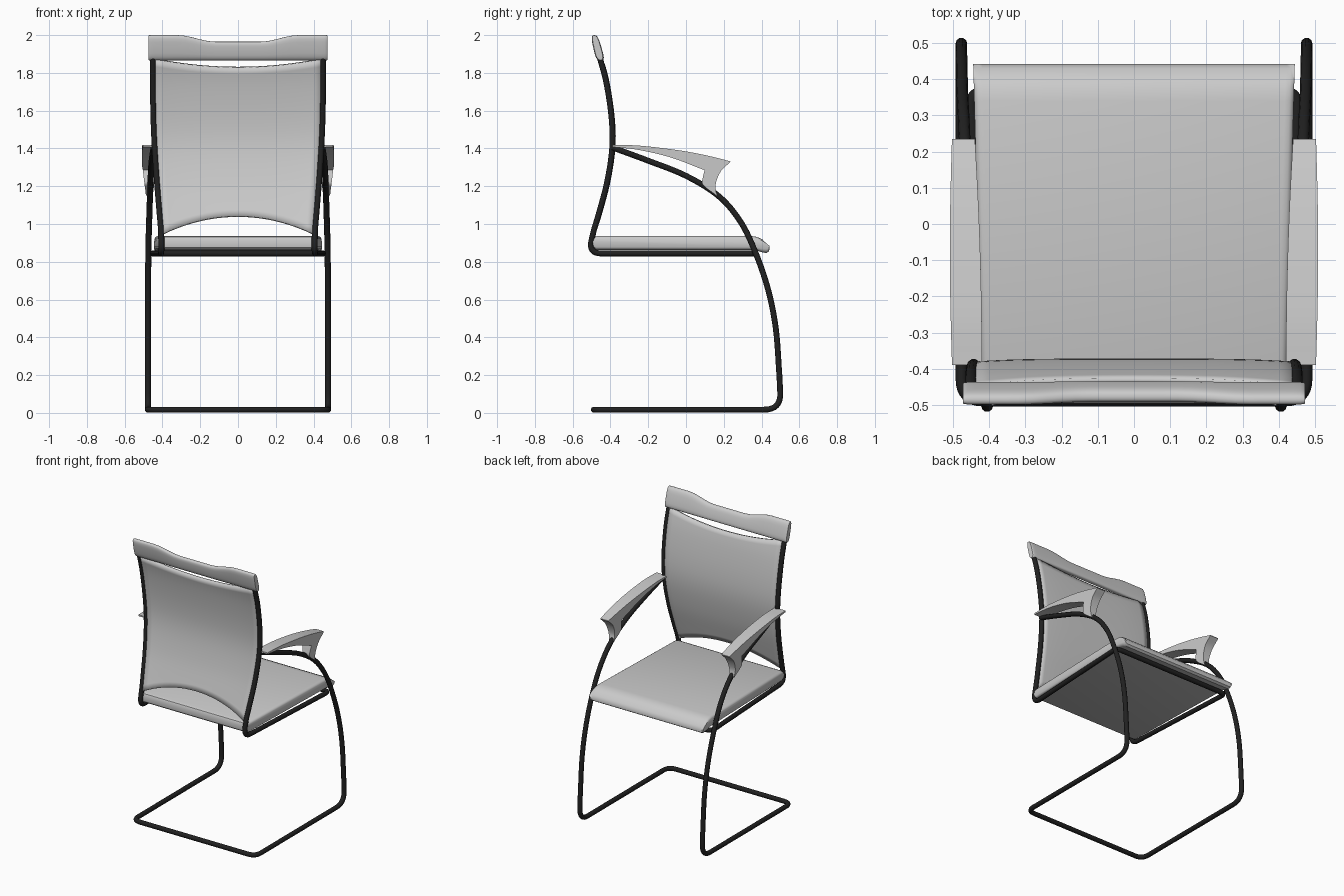
import bpy, bmesh, math
from mathutils import Vector

if "Cube" in bpy.data.objects:
    bpy.data.objects.remove(bpy.data.objects["Cube"])

black = bpy.data.materials.new("black_metal")
black.diffuse_color = (0.015, 0.015, 0.015, 1)
black.use_nodes = True
black.node_tree.nodes["Principled BSDF"].inputs["Base Color"].default_value = black.diffuse_color


def spline(pts, n=6):
    """Catmull-Rom curve through the points."""
    p = [Vector(q) for q in pts]
    p = [2 * p[0] - p[1]] + p + [2 * p[-1] - p[-2]]
    out = []
    for a, b, c, d in zip(p, p[1:], p[2:], p[3:]):
        for i in range(n):
            t = i / n
            out.append(0.5 * (2 * b + (c - a) * t + (2 * a - 5 * b + 4 * c - d) * t * t
                              + (3 * b - a - 3 * c + d) * t ** 3))
    return out + [p[-2]]


def corner(a, b, c, cut, n=8):
    """Rounded bend at b on the way from a to c."""
    a, b, c = Vector(a), Vector(b), Vector(c)
    s, e = b + (a - b).normalized() * cut, b + (c - b).normalized() * cut
    return [s * (1 - t) ** 2 + b * 2 * t * (1 - t) + e * t * t
            for t in (i / n for i in range(n + 1))]


def mirrored_tube(name, half, radius):
    path = half + [Vector((-p.x, p.y, p.z)) for p in reversed(half)]
    cu = bpy.data.curves.new(name, 'CURVE')
    cu.dimensions = '3D'
    cu.bevel_depth, cu.bevel_resolution, cu.use_fill_caps = radius, 3, True
    sp = cu.splines.new('POLY')
    sp.points.add(len(path) - 1)
    for pt, co in zip(sp.points, path):
        pt.co = (*co, 1)
    cu.materials.append(black)
    ob = bpy.data.objects.new(name, cu)
    bpy.context.collection.objects.link(ob)


def make(name, bm, angle=40):
    bmesh.ops.recalc_face_normals(bm, faces=bm.faces)
    me = bpy.data.meshes.new(name)
    bm.to_mesh(me)
    bm.free()
    ob = bpy.data.objects.new(name, me)
    bpy.context.collection.objects.link(ob)
    bpy.ops.object.select_all(action='DESELECT')
    ob.select_set(True)
    bpy.context.view_layer.objects.active = ob
    bpy.ops.object.shade_smooth_by_angle(angle=math.radians(angle))
    return ob


def loft(name, rings, angle=40):
    """Closed rings joined in order, both ends capped."""
    bm = bmesh.new()
    vs = [[bm.verts.new(p) for p in r] for r in rings]
    n = len(vs[0])
    for r, s in zip(vs, vs[1:]):
        for i in range(n):
            j = (i + 1) % n
            bm.faces.new((r[i], r[j], s[j], s[i]))
    bm.faces.new(vs[0])
    bm.faces.new(vs[-1])
    return make(name, bm, angle)


# Cantilever leg frame: arm, leg, floor runner and rear floor bar
leg = spline([(0.447, -0.39, 1.405), (0.457, -0.2, 1.335), (0.462, 0, 1.255),
              (0.466, 0.17, 1.15), (0.47, 0.28, 1.025), (0.474, 0.355, 0.88),
              (0.476, 0.43, 0.67), (0.477, 0.475, 0.45), (0.477, 0.495, 0.19)])
knee, heel = (0.477, 0.503, 0.017), (0.477, -0.488, 0.017)
leg += corner(leg[-1], knee, heel, 0.09) + corner(knee, heel, (0, -0.488, 0.017), 0.06)
mirrored_tube("leg_frame", leg, 0.016)

# Back and seat frame
back_line = [(0.45, -0.462, 1.90), (0.45, -0.422, 1.75), (0.447, -0.394, 1.56),
             (0.44, -0.391, 1.40), (0.428, -0.418, 1.22), (0.414, -0.463, 1.05),
             (0.407, -0.487, 0.97)]
rail = spline(back_line)
low, front = (0.405, -0.517, 0.844), (0.452, 0.365, 0.844)
mirrored_tube("seat_back_frame", rail + corner(rail[-1], low, front, 0.07)
              + corner(low, front, (0, 0.365, 0.844), 0.04), 0.016)

# Seat cushion with a rolled front edge
prof = [(-0.49, 0.875), (-0.475, 0.863), (0.36, 0.863), (0.405, 0.85), (0.425, 0.846),
        (0.44, 0.856), (0.442, 0.873), (0.43, 0.892), (0.405, 0.918), (0.375, 0.932),
        (0.34, 0.937), (-0.47, 0.937), (-0.488, 0.93), (-0.496, 0.912)]
cz = 0.9


def seat_ring(side, inset, squash):
    return [(side * (0.432 + 0.028 * y - inset), y, cz + (z - cz) * squash) for y, z in prof]


steps = [(0, 0.6), (0.004, 0.8), (0.012, 0.94), (0.025, 1)]
loft("seat", [seat_ring(-1, *s) for s in steps] + [seat_ring(1, *s) for s in reversed(steps)])

# Curved back panel with arched top and bottom edges
dense = spline(back_line, 12)


def frame_at(z):
    for a, b in zip(dense, dense[1:]):
        if a.z >= z >= b.z:
            return a.lerp(b, (a.z - z) / (a.z - b.z))
    return dense[-1] + (dense[-1] - dense[-2]) * ((dense[-1].z - z) / (dense[-2].z - dense[-1].z))


bm = bmesh.new()
NU, NV = 20, 24
grid = []
for i in range(NU + 1):
    u = 2 * i / NU - 1
    top, bot = 1.83 + 0.045 * u * u, 1.04 - 0.095 * u * u
    col = []
    for j in range(NV + 1):
        z = bot + (top - bot) * j / NV
        f = frame_at(z)
        col.append(bm.verts.new((u * (f.x - 0.005), f.y + 0.008 * (1 - u ** 4), z)))
    grid.append(col)
for a, b in zip(grid, grid[1:]):
    for j in range(NV):
        bm.faces.new((a[j], b[j], b[j + 1], a[j + 1]))
panel = make("back_panel", bm)
mod = panel.modifiers.new("thickness", 'SOLIDIFY')
mod.thickness, mod.offset = 0.018, 0

# Headrest bar with a dipped top edge
rings = []
xs = [-0.473, -0.47, -0.46] + [-0.44 + 0.04 * i for i in range(23)] + [0.46, 0.47, 0.473]
for x in xs:
    t = min(1, max(0, (abs(x) - 0.12) / 0.2))
    top = 1.965 + 0.035 * t * t * (3 - 2 * t)
    end = {0.473: 0.8, 0.47: 0.91, 0.46: 0.98}.get(abs(x), 1)
    ring = []
    for k in range(24):
        a = 2 * math.pi * k / 24
        c, s = math.cos(a), math.sin(a)
        h = 0.5 + 0.5 * math.copysign(abs(s) ** 0.6, s)
        z = 1.866 + (top - 1.866) * (0.5 + (h - 0.5) * (0.9 + 0.1 * end))
        mid = -0.452 - 0.034 * (z - 1.866) / 0.134
        thick = (0.024 - 0.004 * h) * end
        ring.append((x, mid + thick * math.copysign(abs(c) ** 0.7, c), z))
    rings.append(ring)
loft("headrest", rings, 50)

# Armrests: curved pad with a tapering front bracket
top_edge = spline([(-0.39, 1.418, 0), (-0.25, 1.415, 0), (-0.05, 1.392, 0), (0.1, 1.365, 0), (0.235, 1.332, 0)])
nose = spline([(0.235, 1.328, 0), (0.185, 1.28, 0), (0.157, 1.21, 0), (0.163, 1.15, 0)])
inner = spline([(0.11, 1.188, 0), (0.086, 1.215, 0), (0.09, 1.25, 0), (0.098, 1.285, 0)])
under = spline([(0.085, 1.29, 0), (-0.08, 1.352, 0), (-0.25, 1.392, 0), (-0.39, 1.408, 0)])
side_profile = [(p.x, p.y) for p in top_edge + nose + inner + under]
for name, s in (("right_armrest", 1), ("left_armrest", -1)):
    ins, outs = [], []
    for y, z in side_profile:
        f = min(1, max(0, (z - 1.14) / 0.17))
        v = (y + 0.39) / 0.63
        pad_in, pad_out = 0.42 + 0.02 * v * v, 0.503 + 0.006 * math.sin(math.pi * min(1, v))
        ins.append((s * (0.452 + (pad_in - 0.452) * f), y, z))
        outs.append((s * (0.486 + (pad_out - 0.486) * f), y, z))
    loft(name, [ins, outs], 35)
